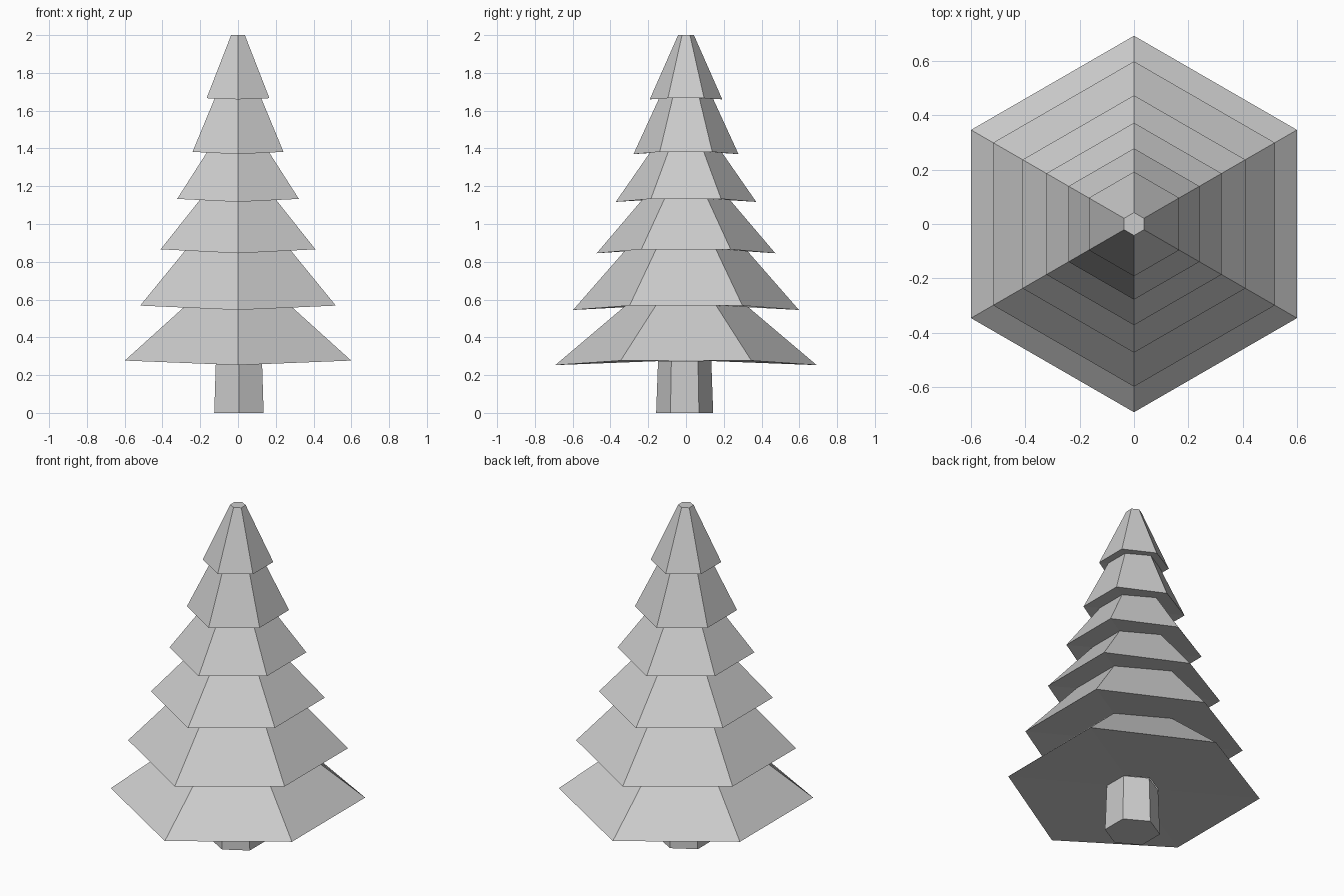
import bpy, bmesh
from math import cos, sin, pi

if "Cube" in bpy.data.objects:
    bpy.data.objects.remove(bpy.data.objects["Cube"])


def stacked_hexagons(name, rings, centre=(0, 0), cap_bottom=True, cap_top=True):
    """Skin a stack of six-sided rings (radius, z, droop of front/back corners)."""
    bm = bmesh.new()
    loops = []
    for r, z, droop in rings:
        loop = []
        for i in range(6):
            a = pi / 6 + i * pi / 3
            dz = droop if i in (1, 4) else 0
            loop.append(bm.verts.new((centre[0] + r * cos(a),
                                      centre[1] + r * sin(a), z - dz)))
        loops.append(loop)
    for lo, hi in zip(loops, loops[1:]):
        for i in range(6):
            j = (i + 1) % 6
            bm.faces.new((lo[i], lo[j], hi[j], hi[i]))
    if cap_bottom:
        bm.faces.new(loops[0][::-1])
    if cap_top:
        bm.faces.new(loops[-1])
    mesh = bpy.data.meshes.new(name)
    bm.to_mesh(mesh)
    bm.free()
    obj = bpy.data.objects.new(name, mesh)
    bpy.context.collection.objects.link(obj)
    return obj


# Trunk
stacked_hexagons("trunk", [(0.151, 0, 0), (0.141, 0.275, 0)],
                 centre=(0.005, -0.007), cap_top=False)

# Branch tiers: inner radius under the tier, rim radius, rim height, corner droop
tiers = [
    (0.135, 0.692, 0.277, 0.024),
    (0.320, 0.598, 0.568, 0.023),
    (0.317, 0.473, 0.866, 0.021),
    (0.228, 0.372, 1.133, 0.016),
    (0.188, 0.278, 1.382, 0.012),
    (0.142, 0.192, 1.666, 0.006),
]
rings = []
for inner, rim, z, droop in tiers:
    rings += [(inner, z, 0), (rim, z, droop)]
rings.append((0.042, 2.0, 0))
stacked_hexagons("branches", rings, cap_bottom=False)
